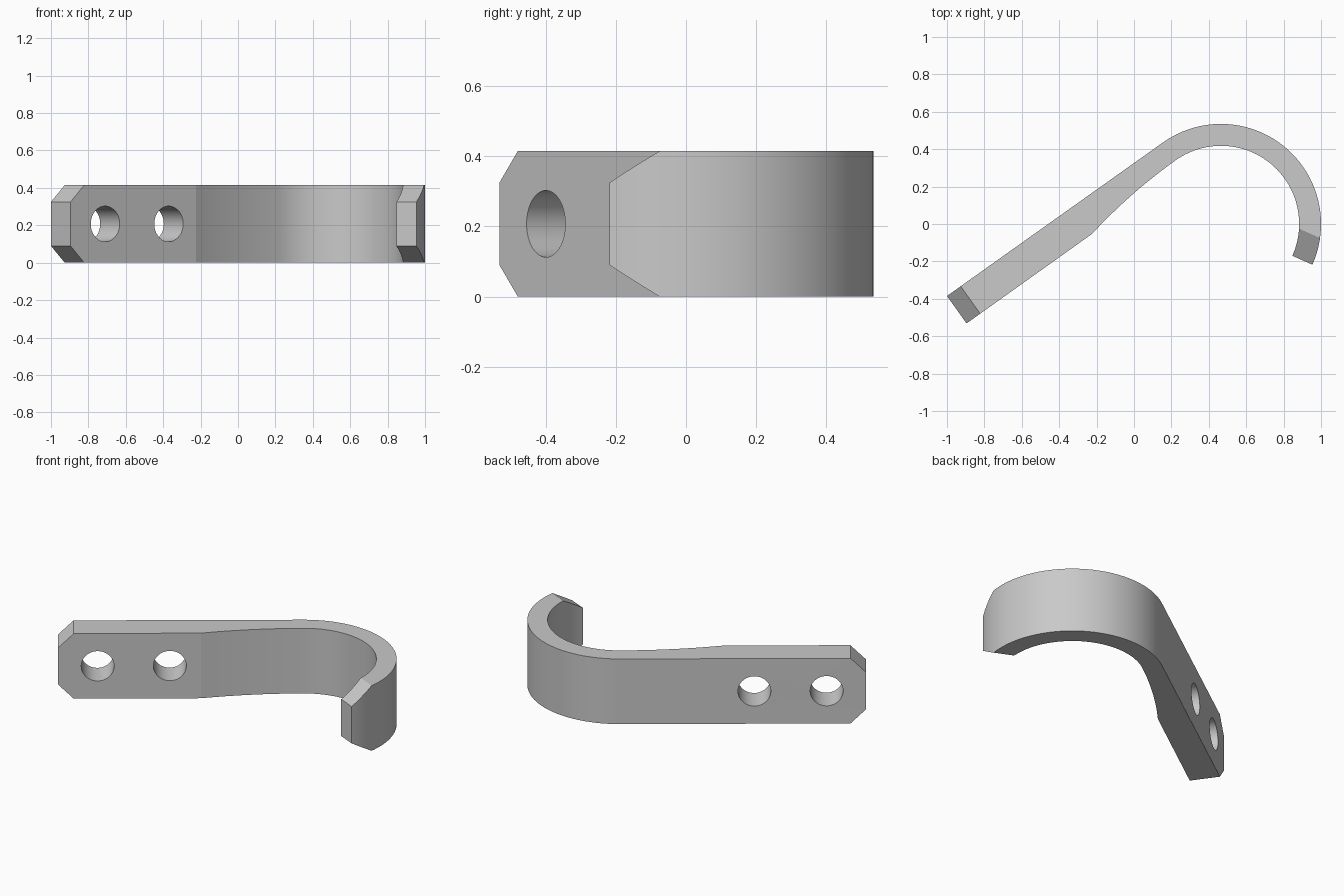
import bpy
import bmesh
from math import radians, sin, cos, tau
from mathutils import Vector

cube = bpy.data.objects.get("Cube")
if cube:
    bpy.data.objects.remove(cube)

HEIGHT = 0.415
THICK = 0.18          # plate thickness
R_OUT, R_IN = 0.535, 0.418
CENTER = Vector((0.465, 0, 0))
SLOPE, TIP = radians(35.5), radians(-24)
UP = Vector((0, 0, 1))
along = Vector((cos(SLOPE), sin(SLOPE), 0))
across = Vector((sin(SLOPE), -cos(SLOPE), 0))
back_corner = Vector((-1, -0.385, 0))
front_corner = back_corner + across * THICK

grey = bpy.data.materials.new("plain grey")
grey.use_nodes = True
grey.diffuse_color = (0.585, 0.585, 0.585, 1)
grey.node_tree.nodes["Principled BSDF"].inputs["Base Color"].default_value = grey.diffuse_color


def arc(radius, start, end, steps=48):
    angles = [start + (end - start) * i / steps for i in range(steps + 1)]
    return [CENTER + radius * Vector((cos(a), sin(a), 0)) for a in angles]


def bend(p, end, direction, steps=12):
    """Curve from p to end, arriving along direction."""
    mid = end - direction * (end - p).length / 2
    return [p * (1 - t) ** 2 + mid * 2 * t * (1 - t) + end * t * t
            for t in (i / steps for i in range(steps))]


def prism(name, points, depth):
    """Solid made by sweeping a flat outline along the vector depth."""
    bm = bmesh.new()
    base = bm.faces.new([bm.verts.new(p) for p in points])
    swept = bmesh.ops.extrude_face_region(bm, geom=[base])["geom"]
    bmesh.ops.translate(bm, vec=depth,
                        verts=[v for v in swept if isinstance(v, bmesh.types.BMVert)])
    bmesh.ops.recalc_face_normals(bm, faces=bm.faces)
    mesh = bpy.data.meshes.new(name)
    bm.to_mesh(mesh)
    bm.free()
    mesh.materials.append(grey)
    solid = bpy.data.objects.new(name, mesh)
    bpy.context.collection.objects.link(solid)
    return solid


def carve(cutter):
    """Cut the shape out of the hook, then discard the cutter."""
    cutter.hide_render = True
    bpy.context.view_layer.objects.active = hook
    cut = hook.modifiers.new("cut", "BOOLEAN")
    cut.operation, cut.solver, cut.object = "DIFFERENCE", "EXACT", cutter
    bpy.ops.object.modifier_apply(modifier=cut.name)
    bpy.data.objects.remove(cutter)


def chamfer(end, outward, length, drop):
    """Slice the top and bottom corners off one end."""
    sideways = outward.cross(UP) * 0.3
    for side in (1, -1):
        middle = end + UP * HEIGHT / 2 - sideways
        edge = HEIGHT / 2 * side
        wedge = [middle + outward * u + UP * (edge + side * w) for u, w in
                 ((-2 * length, drop), (length, -2 * drop), (length, drop))]
        carve(prism("chamfer_cutter", wedge, sideways * 2))


# Hook and plate in one outline
join = SLOPE + tau / 4
inner = arc(R_IN, join, TIP)
outer = arc(R_OUT, TIP, join)
kink = front_corner + along * 0.824
outline = [front_corner] + bend(kink, inner[0], along) + inner + outer + [back_corner]
hook = prism("hook_bracket", outline, UP * HEIGHT)

# Chamfered ends
chamfer(back_corner, -along, 0.09, 0.09)
chamfer(outer[0], Vector((sin(TIP), -cos(TIP), 0)), 0.147, 0.09)

# Two screw holes through the plate
for distance in (0.228, 0.645):
    spot = front_corner + along * distance + UP * HEIGHT / 2
    rim = [spot + across * 0.2 + 0.095 * (along * cos(a) + UP * sin(a))
           for a in (tau * i / 64 for i in range(64))]
    carve(prism("hole_cutter", rim, across * -0.6))

# Smooth the curved walls, keep the edges crisp
bpy.ops.object.select_all(action="DESELECT")
hook.select_set(True)
bpy.context.view_layer.objects.active = hook
bpy.ops.object.shade_smooth_by_angle(angle=radians(8))
